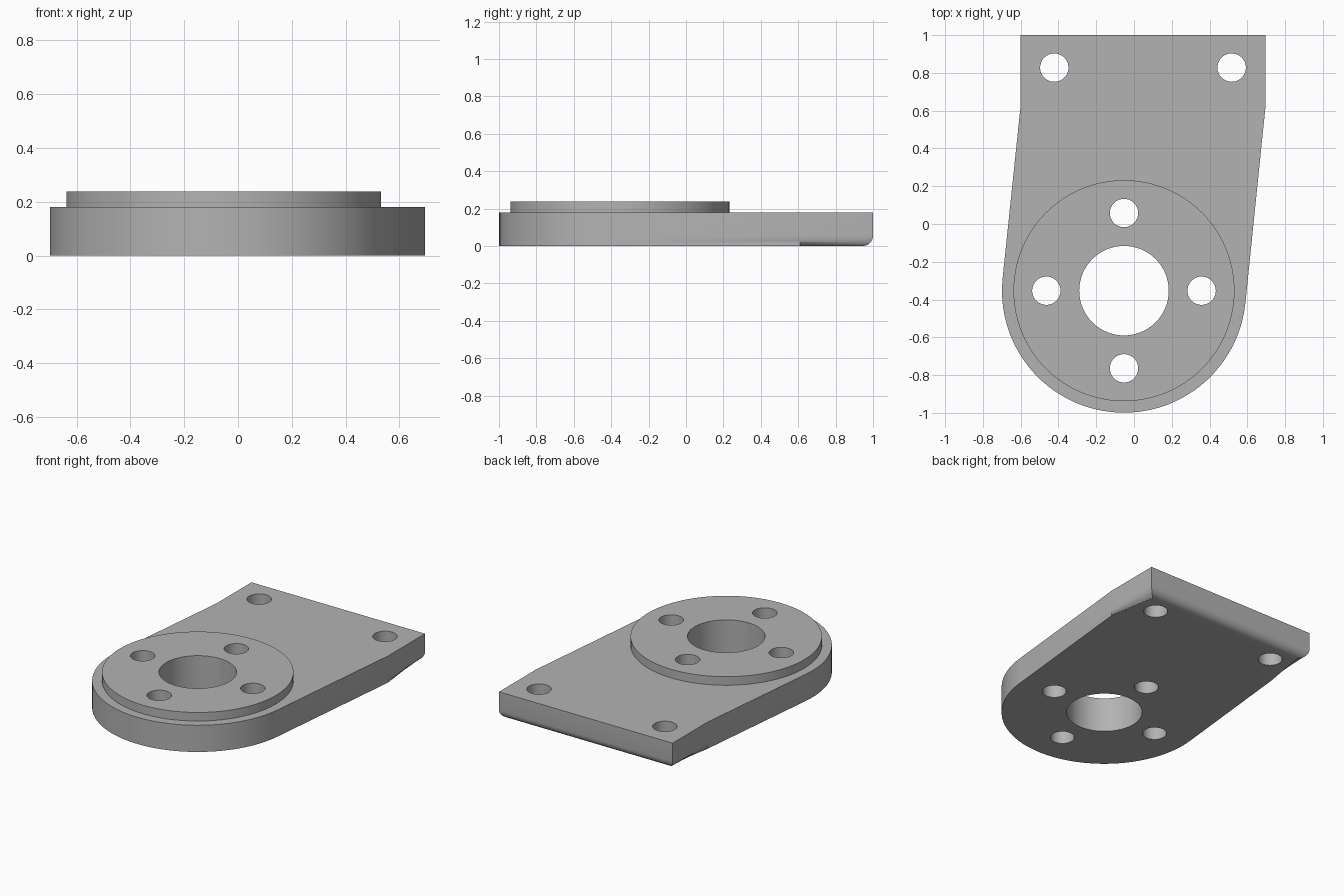
import bpy, bmesh, math

cube = bpy.data.objects.get("Cube")
if cube:
    bpy.data.objects.remove(cube, do_unlink=True)

CX, CY, R = -0.053, -0.353, 0.646     # hub centre and rounded end radius
PLATE_TOP, BOSS_TOP = 0.18, 0.238

grey = bpy.data.materials.new("plain grey")
grey.use_nodes = True
grey.diffuse_color = (0.45, 0.45, 0.45, 1)
grey.node_tree.nodes["Principled BSDF"].inputs["Base Color"].default_value = (0.45, 0.45, 0.45, 1)


def circle(x, y, r, n=64):
    return [(x + r * math.cos(2 * math.pi * i / n),
             y + r * math.sin(2 * math.pi * i / n)) for i in range(n)]


def prism(name, outline, z0, z1, fillet=0):
    """Extrude a counter-clockwise outline, optionally rounding its lower rim."""
    bm = bmesh.new()
    low = [bm.verts.new((x, y, z0)) for x, y in outline]
    high = [bm.verts.new((x, y, z1)) for x, y in outline]
    base = bm.faces.new(low[::-1])
    bm.faces.new(high)
    for i in range(len(low)):
        j = (i + 1) % len(low)
        bm.faces.new((low[i], low[j], high[j], high[i]))
    if fillet:
        bmesh.ops.bevel(bm, geom=list(base.edges), offset=fillet, segments=6,
                        profile=0.5, affect='EDGES')
    mesh = bpy.data.meshes.new(name)
    bm.to_mesh(mesh)
    bm.free()
    mesh.materials.append(grey)
    obj = bpy.data.objects.new(name, mesh)
    bpy.context.collection.objects.link(obj)
    return obj


def combine(target, tool, operation):
    mod = target.modifiers.new(operation, 'BOOLEAN')
    mod.operation, mod.solver, mod.object = operation, 'EXACT', tool
    bpy.context.view_layer.objects.active = target
    bpy.ops.object.modifier_apply(modifier=mod.name)
    bpy.data.objects.remove(tool, do_unlink=True)


# Plate: half round front, slanted flanks, square back
arc = [math.radians(174 + 180 * i / 40) for i in range(41)]
outline = [(CX + R * math.cos(a), CY + R * math.sin(a)) for a in arc]
outline += [(0.695, 0.61), (0.695, 1), (-0.6, 1), (-0.6, 0.63)]
plate = prism("mounting_plate", outline, 0, PLATE_TOP, fillet=0.055)

# Raised round boss
combine(plate, prism("boss", circle(CX, CY, 0.585, 96), 0.1, BOSS_TOP), 'UNION')

# Central bore, four bolt holes around it, two holes at the back
holes = [(CX, CY, 0.237), (-0.422, 0.828, 0.075), (0.517, 0.828, 0.075)]
for k in range(4):
    a = k * math.pi / 2
    holes.append((CX + 0.411 * math.cos(a), CY + 0.411 * math.sin(a), 0.075))
for x, y, r in holes:
    combine(plate, prism("hole_cutter", circle(x, y, r), -0.2, 0.5), 'DIFFERENCE')

bpy.ops.object.select_all(action='DESELECT')
plate.select_set(True)
bpy.context.view_layer.objects.active = plate
bpy.ops.object.shade_smooth_by_angle(angle=math.radians(30))
